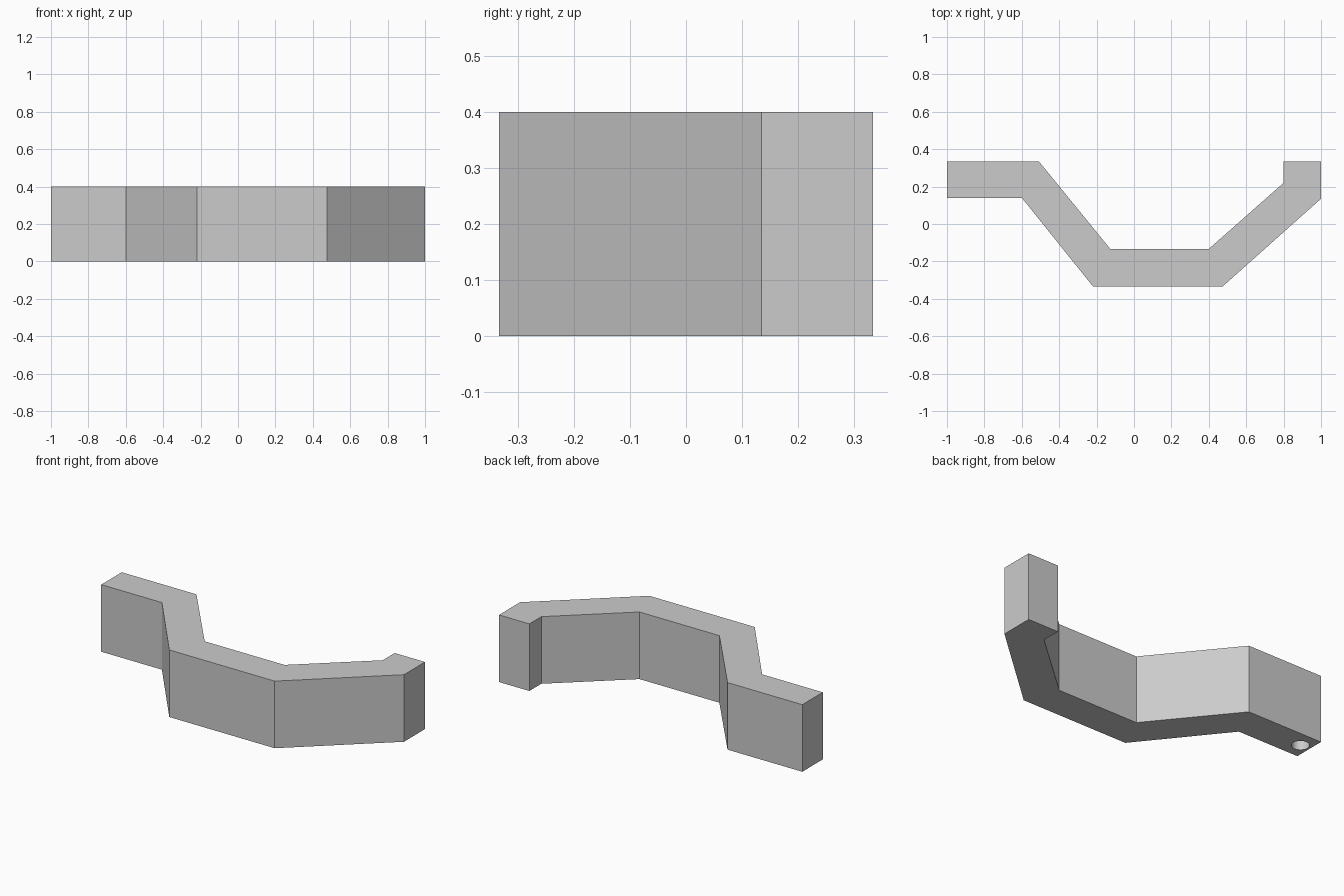
import bpy
import bmesh

cube = bpy.data.objects.get("Cube")
if cube:
    bpy.data.objects.remove(cube, do_unlink=True)

HEIGHT = 0.4

# Single plain grey
grey = bpy.data.materials.new("light_grey")
grey.use_nodes = True
colour = (0.6, 0.6, 0.6, 1.0)
grey.diffuse_color = colour
grey.node_tree.nodes["Principled BSDF"].inputs["Base Color"].default_value = colour

# Cranked bar outline, counter-clockwise from the front edge of the left-hand end
outline = [
    (-1.0, 0.14), (-0.6, 0.14), (-0.22, -0.333), (0.475, -0.333),
    (1.0, 0.135), (1.0, 0.333), (0.8, 0.333), (0.8, 0.22),
    (0.4, -0.133), (-0.127, -0.133), (-0.507, 0.333), (-1.0, 0.333),
]


def link(name, bm):
    mesh = bpy.data.meshes.new(name)
    bm.to_mesh(mesh)
    bm.free()
    mesh.materials.append(grey)
    obj = bpy.data.objects.new(name, mesh)
    bpy.context.collection.objects.link(obj)
    return obj


# Bar: extrude the outline upward
bm = bmesh.new()
base = bm.faces.new([bm.verts.new((x, y, 0)) for x, y in outline])
top = bmesh.ops.extrude_face_region(bm, geom=[base], use_keep_orig=True)["geom"]
bmesh.ops.translate(bm, vec=(0, 0, HEIGHT),
                    verts=[g for g in top if isinstance(g, bmesh.types.BMVert)])
bmesh.ops.recalc_face_normals(bm, faces=bm.faces)
bar = link("cranked_bar", bm)

# Blind pin hole in the underside of the straight end
bm = bmesh.new()
bmesh.ops.create_cone(bm, cap_ends=True, segments=32,
                      radius1=0.047, radius2=0.047, depth=HEIGHT)
bmesh.ops.translate(bm, vec=(-0.94, 0.237, 0), verts=bm.verts)
cutter = link("pin_hole_cutter", bm)
cutter.hide_render = True
cutter.hide_set(True)
cutter.display_type = 'WIRE'

# Apply the cut, then drop the helper
cut = bar.modifiers.new("pin_hole", 'BOOLEAN')
cut.operation = 'DIFFERENCE'
cut.solver = 'EXACT'
cut.object = cutter
bpy.context.view_layer.objects.active = bar
bar.select_set(True)
bpy.ops.object.modifier_apply(modifier=cut.name)
bpy.data.objects.remove(cutter, do_unlink=True)
bpy.ops.object.shade_smooth_by_angle()
